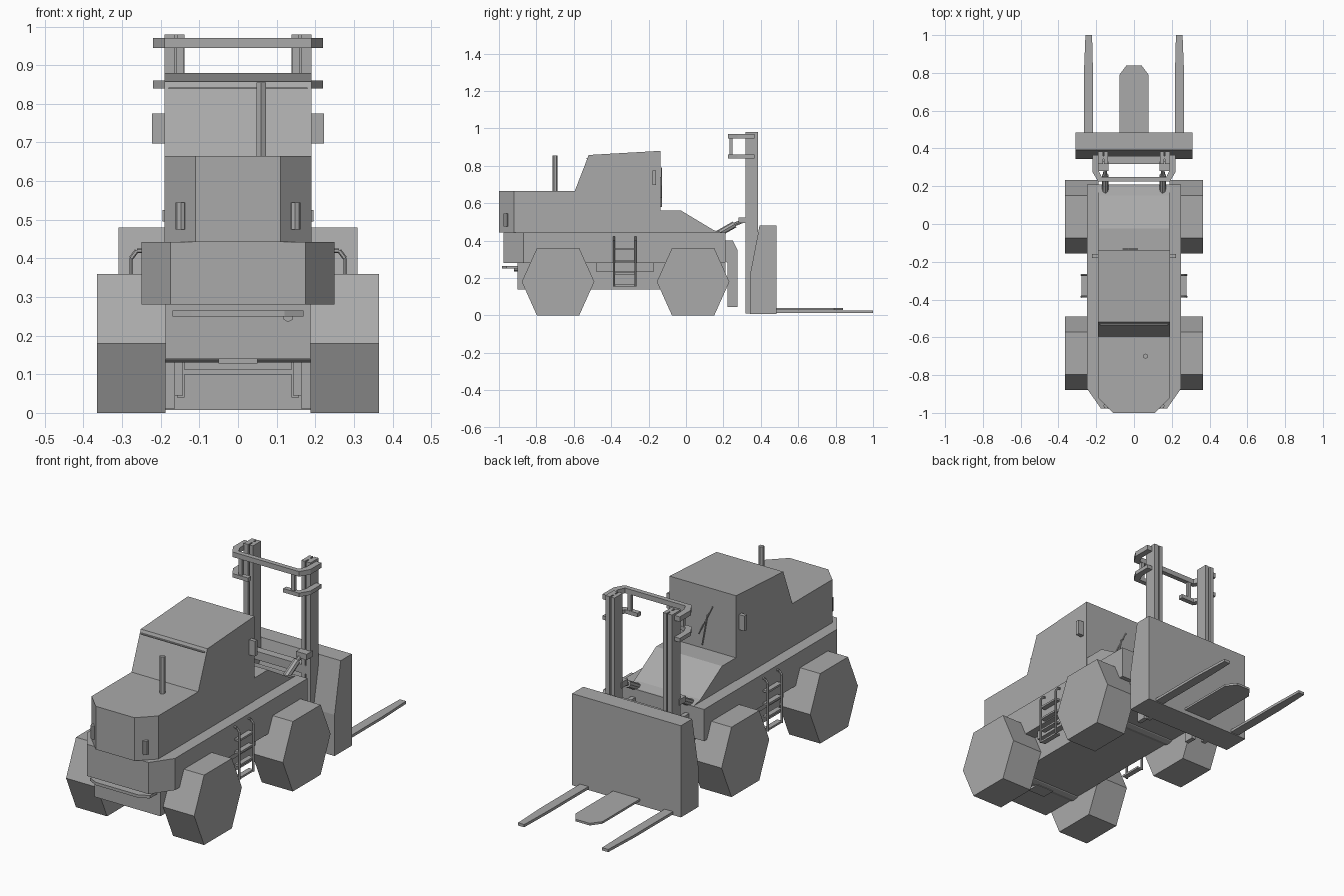
import bpy, bmesh, math
from mathutils import Vector

default_cube = bpy.data.objects.get("Cube")
if default_cube:
    bpy.data.objects.remove(default_cube)

shade = (.4, .4, .4, 1)
grey = bpy.data.materials.new("plain_grey")
grey.use_nodes = True
grey.diffuse_color = shade
grey.node_tree.nodes["Principled BSDF"].inputs["Base Color"].default_value = shade


def finish(mesh_builder, name, mirror):
    """Turn a bmesh into an object, optionally repeated across the centre line."""
    bmesh.ops.recalc_face_normals(mesh_builder, faces=mesh_builder.faces)
    mesh = bpy.data.meshes.new(name)
    mesh_builder.to_mesh(mesh)
    mesh_builder.free()
    mesh.materials.append(grey)
    part = bpy.data.objects.new(name, mesh)
    bpy.context.collection.objects.link(part)
    if mirror:
        part.modifiers.new("Mirror", "MIRROR").use_axis[0] = True


def extrude(name, outline, offset, mirror=False):
    """Close an outline into a face and sweep it along the offset."""
    builder = bmesh.new()
    face = builder.faces.new([builder.verts.new(point) for point in outline])
    swept = bmesh.ops.extrude_face_region(builder, geom=[face], use_keep_orig=True)
    moved = [item for item in swept["geom"] if isinstance(item, bmesh.types.BMVert)]
    bmesh.ops.translate(builder, verts=moved, vec=offset)
    finish(builder, name, mirror)


def side_profile(name, outline, left, right, mirror=False):
    """Outline in (y, z), swept across x."""
    extrude(name, [(left, y, z) for y, z in outline], (right - left, 0, 0), mirror)


def plan(name, outline, bottom, top, mirror=False):
    """Outline in (x, y), swept upwards."""
    extrude(name, [(x, y, bottom) for x, y in outline], (0, 0, top - bottom), mirror)


def box(name, x, y, z, mirror=False):
    (left, right), (back, front) = x, y
    plan(name, [(left, back), (right, back), (right, front), (left, front)], *z, mirror)


def wide_box(name, half_width, y, z):
    box(name, (-half_width, half_width), y, z)


def chamfered(name, half_width, tip_width, tip, shoulder, end, bottom, top):
    """Symmetric plan whose tip end has cut corners."""
    half = [(tip_width, tip), (half_width, shoulder), (half_width, end)]
    plan(name, half + [(-x, y) for x, y in reversed(half)], bottom, top)


def rod(name, start, end, radius, sides=8, mirror=False):
    start, end = Vector(start), Vector(end)
    axis = end - start
    builder = bmesh.new()
    bmesh.ops.create_cone(builder, cap_ends=True, segments=sides, radius1=radius,
                          radius2=radius, depth=axis.length)
    turn = axis.to_track_quat("Z", "Y").to_matrix()
    bmesh.ops.rotate(builder, verts=builder.verts, matrix=turn)
    bmesh.ops.translate(builder, verts=builder.verts, vec=(start + end) / 2)
    finish(builder, name, mirror)


# Shared levels and widths
belly, deck_base, deck_top, hood_top = .14, .28, .443, .665
deck_side, cab_side, track = .25, .19, .188
nose, windshield, deck_front = -1, -.137, .21

# Hull: chassis, wide deck with chamfered tail, hood, cab and sloping cowl
wide_box("chassis", track, y=(-.9, deck_front), z=(belly, deck_base))
chamfered("deck", deck_side, .175, tip=-.977, shoulder=-.87, end=deck_front,
          bottom=deck_base, top=deck_top)
chamfered("hood", cab_side, .11, tip=nose, shoulder=-.92, end=-.55,
          bottom=deck_top, top=hood_top)
rear_pillar = [(-.595, deck_top), (-.595, hood_top), (-.52, .858)]
side_profile("cab", rear_pillar + [(windshield, .88), (windshield, deck_top)],
             -cab_side, cab_side)
side_profile("cowl", [(windshield, deck_top), (windshield, .56), (-.025, .56),
                      (.15, .455), (.2, deck_top)], -track, track)

# Tail details
pipe_x, pipe_y = .06, -.7
rod("exhaust_pipe", (pipe_x, pipe_y, hood_top), (pipe_x, pipe_y, .855), radius=.014, sides=6)
rod("tail_plug", (.13, -.92, .25), (.13, -.88, .25), radius=.015, sides=6)
chamfered("tow_step", .17, .12, tip=-.985, shoulder=-.96, end=-.85, bottom=.25, top=.265)
wide_box("drain_cover", .05, y=(-.75, -.68), z=(.128, belly))
rod("tail_lamp", (.148, -.963, .475), (.148, -.963, .545), radius=.014, mirror=True)

# Six-sided wheels: flat tops as wide as rounded numbers of the wheel radius
wheel_height, wheel_reach, flat_reach = .18, .194, .113
for label, centre in (("rear", -.684), ("front", .038)):
    outline = []
    for corner in range(6):
        angle = math.radians(60 * corner)
        reach = flat_reach if corner % 3 else wheel_reach
        rise = round(math.sin(angle))
        outline.append((centre + math.copysign(reach, math.cos(angle)),
                        wheel_height + wheel_height * rise))
    side_profile(label + "_wheel", outline, track, .365, mirror=True)
    rod(label + "_axle", (-.2, centre, wheel_height), (.2, centre, wheel_height),
        radius=.05, sides=12)

# Boarding ladders with hooked rails, and the sill behind them
ladder_x, ladder_back, ladder_front = .277, -.385, -.27
for y in (ladder_back, ladder_front):
    foot, bend = (ladder_x, y, .155), (ladder_x, y, .4)
    hook, root = (ladder_x - .015, y, .42), (deck_side, y, .42)
    for start, end in ((foot, bend), (bend, hook), (hook, root)):
        rod("ladder_rail", start, end, radius=.006, sides=6, mirror=True)
for step in range(4):
    level = .155 + step * .065
    box("ladder_tread", x=(deck_side, ladder_x), y=(ladder_back, ladder_front),
        z=(level, level + .01), mirror=True)
box("ladder_sill", x=(track - .01, .22), y=(-.48, -.17), z=(.235, deck_base), mirror=True)

# Cab details
box("side_mirror", x=(track, .222), y=(-.18, -.16), z=(.697, .775), mirror=True)
wiper_y = windshield + .005
rod("wiper_arm", (0, wiper_y, .58), (-.03, wiper_y, .74), radius=.004, sides=6)
rod("wiper_blade", (.02, wiper_y, .63), (-.06, wiper_y, .79), radius=.003, sides=6)
wide_box("roof_gutter", .18, y=(-.535, -.522), z=(.838, .843))

# Mast: outer and inner channels joined by webs
mast_back, mast_front, mast_top = .318, .385, .98
box("outer_mast", x=(.165, cab_side), y=(mast_back, mast_front), z=(.01, mast_top), mirror=True)
box("inner_mast", x=(.138, .158), y=(mast_back, mast_front), z=(.04, mast_top), mirror=True)
box("mast_web", x=(.15, .17), y=(.345, .36), z=(.02, mast_top), mirror=True)
wide_box("mast_tie", .17, y=(mast_back, .36), z=(.4, deck_top))
wide_box("mast_foot", .17, y=(mast_back, .36), z=(.1, .112))

# Hinge plates and tilt cylinders
hinge_front = .275
side_profile("hinge_plate", [(.2, .4), (.25, .4), (hinge_front, .35), (hinge_front, .045),
                             (.222, .045), (.222, deck_base), (.2, .3)],
             .142, .165, mirror=True)
tilt_x = .152
barrel_end = (tilt_x, .26, .487)
rod("tilt_cylinder", (tilt_x, .16, .43), barrel_end, radius=.018, mirror=True)
rod("tilt_piston", barrel_end, (tilt_x, .33, .515), radius=.01, mirror=True)
box("tilt_clevis", x=(.135, .195), y=(deck_base, .33), z=(.495, .525), mirror=True)


# Guard bars around the mast top: a hooked strip from the mast towards the cab
def guard(name, inner_end, bottom, top):
    outer = [(.22, .365), (.22, .275), (cab_side, .225), (inner_end, .225)]
    inner = [(inner_end, .25), (.172, .25), (track, .285), (track, .365)]
    plan(name, outer + inner, bottom, top, mirror=True)


guard("upper_guard", inner_end=0, bottom=.945, top=.971)
guard("lower_guard", inner_end=.1, bottom=.84, top=.86)
box("guard_post", x=(.14, .16), y=(.232, .248), z=(.855, .95), mirror=True)

# Carriage plate, forks and centre tongue
plate_front, plate_back, plate_top = .484, .343, .48
side_profile("carriage", [(.393, plate_top), (plate_back, .22), (plate_back, .008),
                          (plate_front, .008), (plate_front, plate_top)], -.31, .31)
fork_inner, fork_outer, fork_tip = .217, .265, 1
plan("fork", [(fork_inner, plate_top), (fork_outer, plate_top), (fork_outer, .8),
              (fork_outer - .008, fork_tip), (fork_inner + .005, fork_tip), (fork_inner, .8)],
     bottom=.012, top=.026, mirror=True)
chamfered("centre_tongue", .077, .04, tip=.84, shoulder=.79, end=plate_top, bottom=.03, top=.041)
